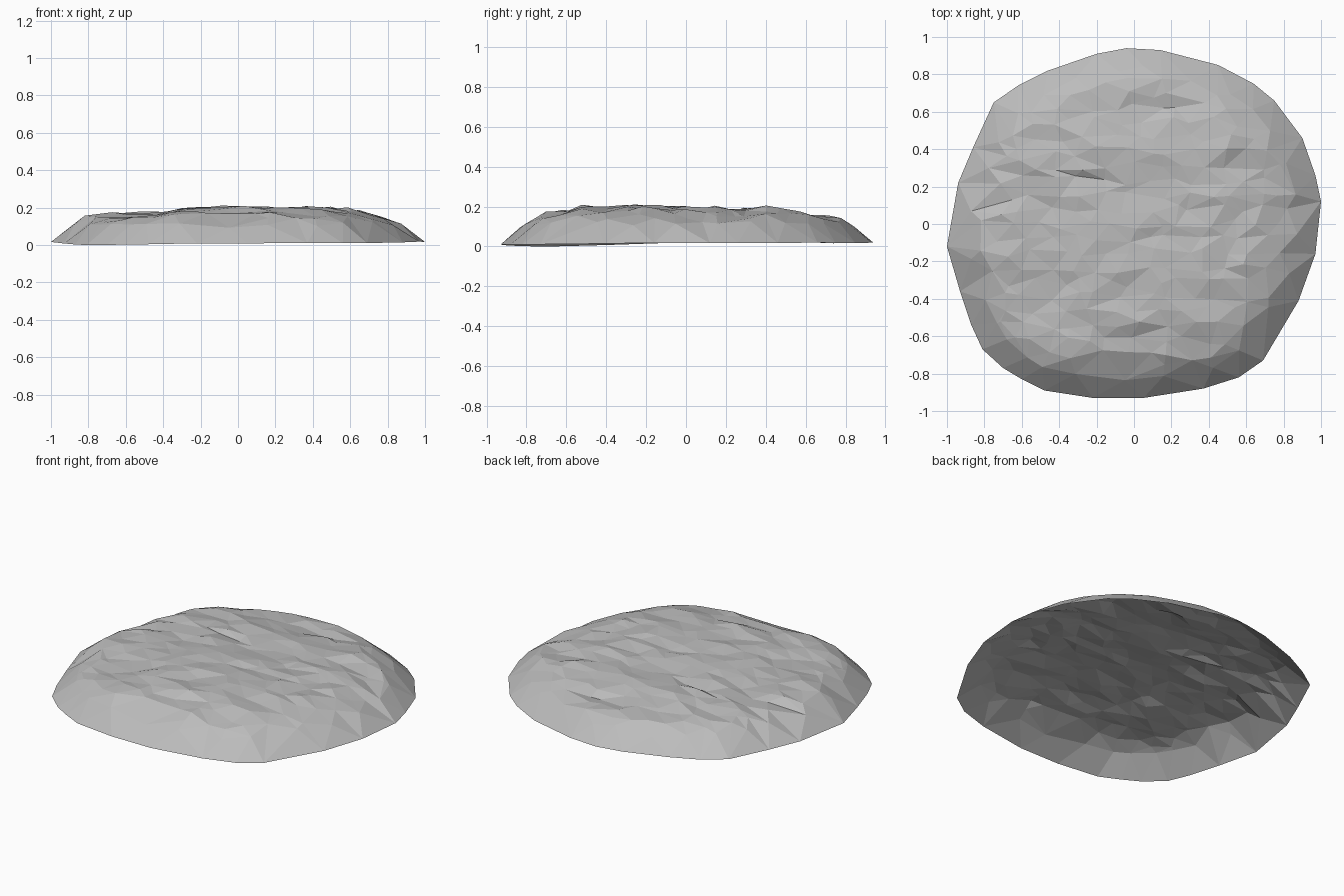
import bpy, bmesh, random
from mathutils import Vector, geometry, noise

random.seed(7)
cube = bpy.data.objects.get("Cube")
if cube:
    bpy.data.objects.remove(cube, do_unlink=True)

# Ground outline of the rock, counter-clockwise
OUTLINE = [(1, .12), (.97, .26), (.9, .46), (.75, .66), (.64, .75), (.45, .85),
           (.14, .93), (-.04, .94), (-.2, .91), (-.46, .82), (-.62, .74),
           (-.75, .65), (-.86, .41), (-.94, .22), (-1, -.12), (-.93, -.36),
           (-.87, -.54), (-.81, -.67), (-.7, -.77), (-.6, -.83), (-.48, -.89),
           (-.22, -.93), (.05, -.93), (.37, -.88), (.56, -.82), (.69, -.73),
           (.88, -.41), (.97, -.16)]
# Height limits across, along, and inwards from the edge
ACROSS = [(-1, .02), (-.81, .175), (-.4, .18), (-.2, .22), (-.1, .23), (.12, .205),
          (.35, .222), (.46, .2), (.62, .2), (.8, .142), (.92, .1), (1, .02)]
ALONG = [(-.93, .01), (-.8, .13), (-.7, .18), (-.6, .212), (-.46, .232), (-.1, .215),
         (.12, .205), (.25, .195), (.36, .21), (.5, .19), (.62, .165), (.85, .138), (.94, .02)]
INWARD = [(0, .02), (.1, .112), (.18, .166), (.35, .202), (1, .232)]
# Shallow hollows: centre, radius, depth
HOLLOWS = [((-.6, .16), .16, .025), ((-.6, -.48), .3, .03)]


def sample(profile, t):
    for (a, u), (b, v) in zip(profile, profile[1:]):
        if t <= b:
            return u + (v - u) * max(0, (t - a) / (b - a))
    return profile[-1][1]


rim = [Vector(p) for p in OUTLINE]
sides = list(zip(rim, rim[1:] + rim[:1]))


def inset(p):
    """Distance inwards from the outline."""
    return min((b - a).normalized().cross(p - a) for a, b in sides)


def falloff(p, centre, radius):
    return max(0, 1 - (p - Vector(centre)).length / radius)


def height(p, d):
    z = min(sample(ACROSS, p.x), sample(ALONG, p.y), sample(INWARD, d))
    # Strata run across the top and fade out on the flanks
    fade = min(1, max(.15, (d - .1) / .15))
    z += fade * (.022 * noise.noise(Vector((p.x * 3, p.y * 9, 1))) - .01)
    z += fade * random.uniform(-.01, .009)
    return z - sum(depth * falloff(p, c, r) for c, r, depth in HOLLOWS)


def rim_height(p):
    """The edge dips to the ground at the front right corner."""
    front = .008 * max(0, -p.y)
    dip = .014 * falloff(p, (-.81, -.67), .6)
    return .02 - front - dip + .004 * noise.noise(Vector((p.x * 4, p.y * 4, 0)))


# Rim, then a shoulder ring halfway between the rim corners
points = list(rim)
for a, b in sides:
    points.append(a.lerp(b, random.uniform(.3, .7)) * random.uniform(.87, .91))

# Scatter staggered points on top: wide in x, narrow in y
STEP_X, STEP_Y = .13, .078
for row in range(-12, 13):
    for col in range(-8, 9):
        p = Vector(((col + .5 * (row % 2) + random.uniform(-.36, .36)) * STEP_X,
                    (row + random.uniform(-.36, .36)) * STEP_Y))
        if inset(p) > .145:
            points.append(p)

# Triangulate in stretched space so the facets lie sideways
STRETCH = 1.5
count = len(rim)
loop = [(i, (i + 1) % count) for i in range(count)]
flat, _, tris, *_ = geometry.delaunay_2d_cdt(
    [Vector((p.x, p.y * STRETCH)) for p in points], loop, [], 1, 1e-5)

# Raise the open shell
bm = bmesh.new()
verts = []
for q in flat:
    p = Vector((q.x, q.y / STRETCH))
    d = inset(p)
    z = rim_height(p) if d < .03 else height(p, d)
    verts.append(bm.verts.new((p.x, p.y, z)))
for tri in tris:
    bm.faces.new([verts[i] for i in tri])
lowest = min(v.co.z for v in verts)
bmesh.ops.translate(bm, verts=verts, vec=(0, 0, -lowest))
bmesh.ops.recalc_face_normals(bm, faces=bm.faces)
if sum(f.normal.z for f in bm.faces) < 0:
    bmesh.ops.reverse_faces(bm, faces=bm.faces)
mesh = bpy.data.meshes.new("rock_mound")
bm.to_mesh(mesh)
bm.free()

# Plain stone grey
stone = bpy.data.materials.new("stone_grey")
stone.use_nodes = True
colour = (.5, .5, .5, 1)
stone.diffuse_color = colour
stone.node_tree.nodes["Principled BSDF"].inputs["Base Color"].default_value = colour
mesh.materials.append(stone)
rock = bpy.data.objects.new("rock_mound", mesh)
bpy.context.collection.objects.link(rock)
